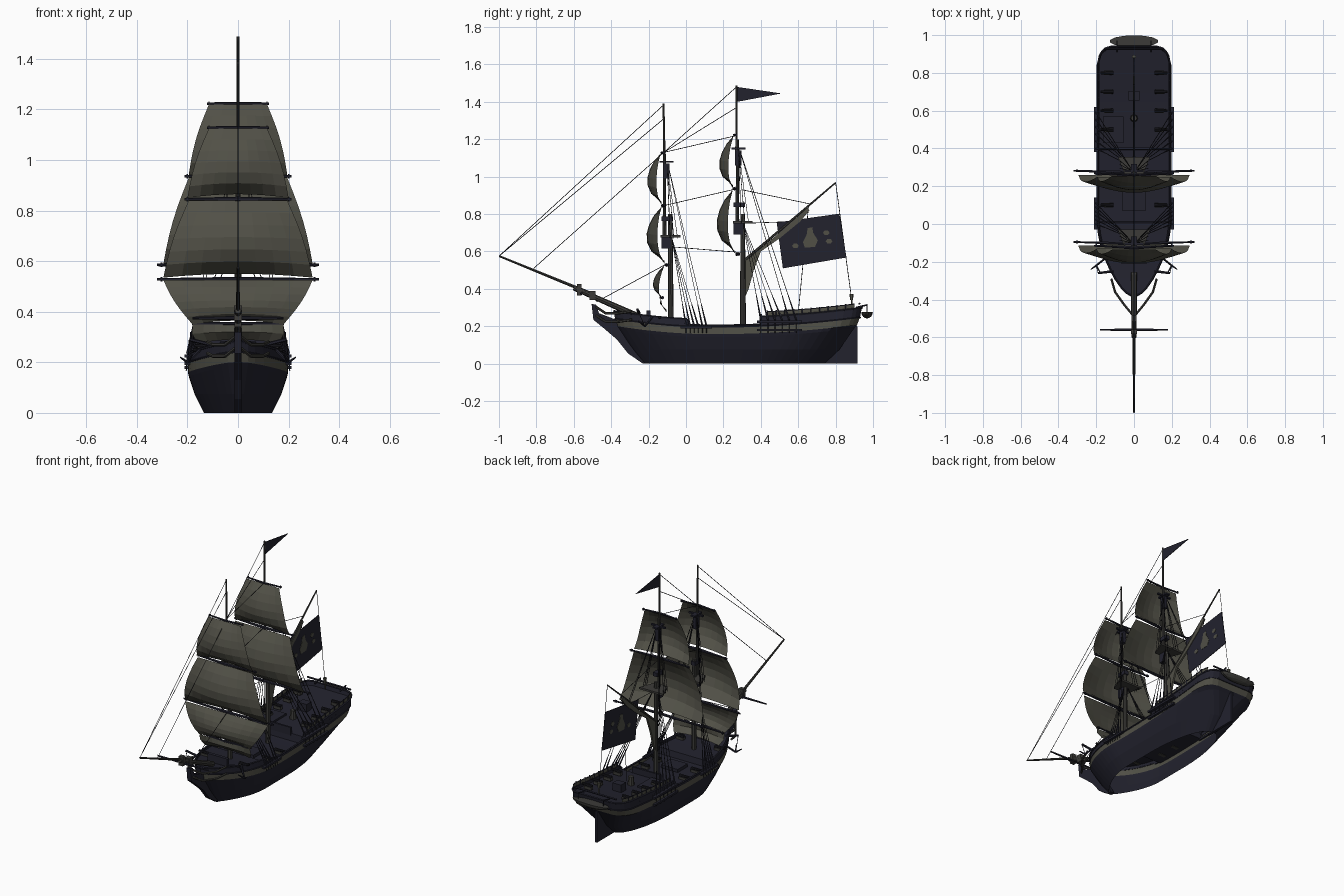
import bpy, bmesh, math
from mathutils import Vector, Matrix

if "Cube" in bpy.data.objects:
    bpy.data.objects.remove(bpy.data.objects["Cube"])

def material(name, c):
    m = bpy.data.materials.new(name)
    m.diffuse_color = (*c, 1)
    m.use_nodes = True
    m.node_tree.nodes["Principled BSDF"].inputs["Base Color"].default_value = m.diffuse_color
    return m

NAVY = material("dark_navy_wood", (.016, .016, .027))
OLIVE = material("grey_olive_canvas", (.082, .080, .062))
WOOD = material("grey_wood", (.045, .044, .040))
BLACK = material("black_rope", (.008, .008, .011))

def finish(name, bm, *mats):
    me = bpy.data.meshes.new(name)
    bm.to_mesh(me)
    bm.free()
    for m in mats:
        me.materials.append(m)
    ob = bpy.data.objects.new(name, me)
    bpy.context.collection.objects.link(ob)
    return ob

def rods(name, mat, items, sides=6):
    """Tapered rods: (start, end, radius, end radius)."""
    bm = bmesh.new()
    for p, q, r0, r1 in items:
        p, q = Vector(p), Vector(q)
        d = q - p
        rot = d.to_track_quat('Z', 'Y').to_matrix().to_4x4()
        bmesh.ops.create_cone(bm, cap_ends=True, segments=sides, radius1=r0, radius2=r1,
                              depth=d.length, matrix=Matrix.Translation((p + q) / 2) @ rot)
    return finish(name, bm, mat)

def ropes(name, pairs, r=.0018, mat=BLACK):
    return rods(name, mat, [(p, q, r, r) for p, q in pairs], 4)

def boxes(name, mat, items):
    bm = bmesh.new()
    for c, s in items:
        bmesh.ops.create_cube(bm, size=1, matrix=Matrix.Translation(c) @ Matrix.Diagonal((*s, 1)))
    return finish(name, bm, mat)

def plate(name, mat, pts, thick):
    """Side-view (y, z) outline, thickened across x."""
    bm = bmesh.new()
    f = bm.faces.new([bm.verts.new((-thick / 2, y, z)) for y, z in pts])
    g = bmesh.ops.extrude_face_region(bm, geom=[f])
    bmesh.ops.translate(bm, vec=(thick, 0, 0), verts=[v for v in g['geom'] if isinstance(v, bmesh.types.BMVert)])
    bmesh.ops.recalc_face_normals(bm, faces=bm.faces)
    return finish(name, bm, mat)

# ---- hull: waterlines (bow y, stern y, half width, stern ratio, taper start, bow power)
LEVELS = [(-.23, .74, .135, .05, .55, .8), (-.29, .82, .172, .12, .65, .75),
          (-.36, .90, .194, .45, .85, .62), (-.372, .915, .198, .55, .9, .6),
          (-.38, .93, .196, .6, .92, .6), (-.385, .94, .19, .62, .93, .6)]

def sheer(y):
    d = y - .15
    return .2 + (.16 if d < 0 else .085) * d * d

def step(t, fore, waist, aft):
    return fore if t < .2975 else waist if t < .5925 else aft

def hull_pt(t, j, side=1, inset=1, lift=0):
    y0, y1, w, e, ts, p = LEVELS[j]
    y = y0 + (y1 - y0) * t
    w *= math.sin(min(t / .33, 1) * math.pi / 2) ** p
    c = max(0, (t - ts) / (1 - ts))
    w *= e + (1 - e) * math.sqrt(max(0, 1 - c * c))
    s = sheer(y)
    z = (0, .075, s - .058, s - .042, s - .004, s + step(t, .035, .004, .045))[j]
    return Vector((side * w * inset, y, z + lift))

TS = sorted([i / 28 for i in range(29)] + [.015, .295, .3, .59, .595, .98, .992])
bm = bmesh.new()
rings = {sd: [[bm.verts.new(hull_pt(t, j, sd)) for j in range(6)] for t in TS] for sd in (1, -1)}
for sd in (1, -1):
    for a, b in zip(rings[sd], rings[sd][1:]):
        for j in range(5):
            f = bm.faces.new((a[j], b[j], b[j + 1], a[j + 1]))
            f.material_index = 1 if j == 3 else 0
for j in range(5):  # transom
    a, b = rings[1][-1], rings[-1][-1]
    bm.faces.new((a[j], b[j], b[j + 1], a[j + 1])).material_index = 1 if j == 3 else 0
bmesh.ops.remove_doubles(bm, verts=bm.verts, dist=1e-5)
bmesh.ops.recalc_face_normals(bm, faces=bm.faces)
finish("hull", bm, NAVY, OLIVE)

# decks with steps between forecastle, waist and quarterdeck
bm = bmesh.new()
rows = []
for t in TS:
    pts = [hull_pt(t, 4, sd, .985, step(t, .018, -.02, .025)) for sd in (1, -1)]
    rows.append([bm.verts.new(p) for p in pts])
for a, b in zip(rows, rows[1:]):
    bm.faces.new((a[0], b[0], b[1], a[1]))
finish("decks", bm, NAVY)

# gunwale caps and wales
caps = []
for sd in (1, -1):
    for a, b in zip(TS, TS[1:]):
        caps.append((hull_pt(a, 5, sd), hull_pt(b, 5, sd), .006, .006))
        caps.append((hull_pt(a, 4, sd), hull_pt(b, 4, sd), .004, .004))
caps += [(hull_pt(1, j, 1), hull_pt(1, j, -1), .006, .006) for j in (4, 5)]
rods("gunwale_rails", NAVY, caps, 5)

# quarterdeck bulwark panel with posts
bm = bmesh.new()
QT = [.62 + .035 * i for i in range(11)]
posts = []
for sd in (1, -1):
    for a, b in zip(QT, QT[1:]):
        q = [hull_pt(a, 5, sd, .98), hull_pt(b, 5, sd, .98),
             hull_pt(b, 5, sd, .98, .026), hull_pt(a, 5, sd, .98, .026)]
        bm.faces.new([bm.verts.new(v) for v in q])
        posts.append((q[0], q[3] + Vector((0, 0, .006)), .004, .004))
        posts.append((q[3], q[2], .003, .003))
posts.append((hull_pt(.99, 5, 1, 1, .025), hull_pt(.99, 5, -1, 1, .025), .006, .006))
finish("quarterdeck_panels", bm, OLIVE)
rods("quarterdeck_posts", NAVY, posts, 5)

# stem with beak, keel and rudder
plate("stem", NAVY, [(-.2, 0), (-.23, 0), (-.31, .055), (-.37, .13), (-.44, .19), (-.495, .235), (-.505, .32),
                     (-.48, .315), (-.465, .27), (-.36, .23), (-.3, .18)], .028)
plate("rudder", NAVY, [(.7, 0), (.917, 0), (.917, .2), (.87, .21), (.8, .08)], .016)
rails = []
for sd in (1, -1):
    for z in (.255, .3):
        p = [(0, -.49, z + .01), (sd * .05, -.43, z - .03), (sd * .1, -.36, z - .03), (sd * .12, -.29, z - .02)]
        rails += [(a, b, .007, .007) for a, b in zip(p, p[1:])]
rods("beak_rails", WOOD, rails)

# ---- masts, bowsprit
FY, MY = -.115, .275
rods("foremast", WOOD, [((0, -.08, .18), (0, -.085, .8), .015, .012), ((0, FY, .62), (0, FY, 1.12), .01, .008),
                        ((0, FY, 1.05), (0, FY - .005, 1.39), .007, .005)], 8)
rods("mainmast", WOOD, [((0, .305, .16), (0, .303, .8), .016, .012), ((0, MY, .7), (0, MY, 1.2), .01, .008),
                        ((0, MY - .005, 1.1), (0, MY - .005, 1.488), .007, .005)], 8)
rods("bowsprit", WOOD, [((0, -.26, .255), (0, -.6, .405), .017, .013), ((0, -.5, .372), (0, -.998, .575), .009, .005)], 8)
boxes("bowsprit_cap", WOOD, [((0, -.57, .395), (.03, .025, .06)), ((0, -.5, .365), (.028, .03, .05))])
rods("sprit_yard", NAVY, [((0, -.56, .375), (sd * .18, -.56, .375), .008, .005) for sd in (1, -1)])

# mast platforms, crosstrees and caps
for name, y, z, zc in (("fore", -.085, .675, 1.08), ("main", .3, .75, 1.15)):
    bm = bmesh.new()
    pts = [(-.045, -.05), (.045, -.05), (.085, .055), (-.085, .055)]
    f = bm.faces.new([bm.verts.new((x, y + dy, z)) for x, dy in pts])
    g = bmesh.ops.extrude_face_region(bm, geom=[f])
    bmesh.ops.translate(bm, vec=(0, 0, .012), verts=[v for v in g['geom'] if isinstance(v, bmesh.types.BMVert)])
    bmesh.ops.recalc_face_normals(bm, faces=bm.faces)
    finish(name + "_top_platform", bm, WOOD)
    boxes(name + "_crosstrees", NAVY, [((0, y - .02, zc), (.1, .012, .01)), ((0, y - .02, zc), (.03, .075, .01)),
                                       ((0, y - .015, z + .1), (.03, .06, .025)), ((0, y - .02, z - .03), (.03, .05, .06)),
                                       ((0, y - .02, zc - .05), (.022, .035, .08))])

# ---- square sails: foot z, half width, y; head z, half width, y; bulge
def sail(name, z0, w0, y0, z1, w1, y1, bulge, nu=8, nv=6):
    bm = bmesh.new()
    grid = []
    for i in range(nv + 1):
        v = i / nv
        belly = bulge * math.sin(math.pi * v ** .8) ** .8 if v < 1 else 0
        row = []
        for k in range(nu + 1):
            u = k / nu * 2 - 1
            bow = .35 + .65 * math.cos(u * math.pi / 2)
            w = w0 + (w1 - w0) * v + .012 * math.sin(math.pi * v)
            z = z0 + (z1 - z0) * v + .015 * (1 - v) * (1 - u * u)
            row.append(bm.verts.new((u * w, y0 + (y1 - y0) * v - belly * bow, z)))
        grid.append(row)
    for a, b in zip(grid, grid[1:]):
        for k in range(nu):
            bm.faces.new((a[k], a[k + 1], b[k + 1], b[k]))
    finish(name, bm, OLIVE)

sail("fore_course_foot", .275, .16, -.105, .35, .18, -.135, .02, 8, 2)
sail("fore_course", .35, .18, -.135, .525, .295, -.115, .05)
sail("fore_topsail", .535, .295, -.115, .84, .195, -.13, .09)
sail("fore_topgallant", .85, .2, -.13, 1.125, .115, -.135, .075)
sail("main_topsail", .59, .295, .26, .93, .195, .25, .092)
sail("main_topgallant", .94, .195, .25, 1.22, .115, .255, .075)
yards = []
for y, z, w in ((-.105, .528, .32), (-.125, .845, .212), (-.13, 1.128, .122), (-.135, .353, .182),
                (.272, .585, .32), (.258, .936, .212), (.258, 1.223, .122)):
    for sd in (1, -1):
        yards.append(((0, y, z), (sd * w, y + .01, z), .01 if w > .2 else .007, .005))
        yards.append(((sd * w * .93, y + .01, z), (sd * w * .96, y + .01, z), .009, .009))
rods("yards", NAVY, yards)

# gaff and brailed spanker
rods("gaff", WOOD, [((0, .31, .55), (0, .8, .968), .008, .004)])
plate("spanker_sail", OLIVE, [(.318, .36), (.318, .55), (.5, .7), (.65, .835), (.66, .82), (.61, .76), (.5, .67),
                              (.4, .6), (.362, .5), (.335, .4)], .012)

# flags
plate("ensign_flag", NAVY, [(.485, .755), (.82, .802), (.858, .568), (.518, .51)], .004)
plate("flag_emblem", OLIVE, [(.635, .62), (.69, .625), (.705, .66), (.68, .7), (.675, .73), (.65, .725), (.645, .69), (.625, .65)], .008)
for i, (y, z) in enumerate(((.585, .63), (.75, .7), (.765, .655))):
    plate(f"flag_spot_{i}", OLIVE, [(y + .018 * math.cos(a * 1.047), z + .014 * math.sin(a * 1.047)) for a in range(6)], .008)
plate("pennant", NAVY, [(.272, 1.48), (.51, 1.445), (.272, 1.4)], .004)

# ---- shrouds, deadeyes and channels
lines, dead = [], []
for y0, z0, ztop, base, zb in ((-.075, .67, 1.06, .0, .2), (.305, .75, 1.15, .4, .235)):
    for sd in (1, -1):
        for i in range(6):
            foot = Vector((sd * .2, base + (.022 if base == 0 else .038) * i, zb))
            head = Vector((sd * .015, y0, z0)) if i < 4 else Vector((sd * .01, y0 - .02, ztop))
            lines.append((foot, head))
            lines.append((foot, (sd * .205, foot.y, .165)))
            dead.append((foot, foot.lerp(head, .25 if i < 4 else .14), .0055, .0025))
        for i in range(3):  # topmast shrouds
            lines.append(((sd * .075, y0 - .01 + .02 * i, z0), (sd * .01, y0 - .025, ztop)))
ropes("shrouds", lines)
rods("deadeyes", NAVY, dead, 5)
boxes("channels", NAVY, [((sd * .2, y, z), (.025, l, .012)) for sd in (1, -1)
                         for y, l, z in ((.055, .17, .195), (.5, .24, .225), (.5, .24, .18))])

# stays and running lines, in the centre plane
stays = [(-1, .575, -.118, 1.385), (-1, .575, -.118, 1.31), (-.82, .505, -.118, 1.13), (-.48, .33, -.11, .53),
         (.27, 1.37, -.118, 1.13), (.27, 1.48, -.118, 1.13), (.27, 1.22, -.118, 1.13), (.27, .935, -.12, .845),
         (.29, .595, -.08, .625), (.3, .93, .66, .855), (.3, .75, .56, .76), (.8, .968, .885, .35), (.655, .84, .6, .27)]
ropes("stays", [((0, a, b), (0, c, d)) for a, b, c, d in stays])

# ---- anchors at the bow
anch = []
for sd in (1, -1):
    p = Vector((sd * .2, -.22, .2))
    anch += [((sd * .11, -.25, .27), (sd * .19, -.26, .29), .008, .007), (p, (sd * .15, -.18, .25), .006, .006),
             (p, p + Vector((sd * .028, -.02, .02)), .006, .003), (p, p + Vector((-sd * .02, -.035, .03)), .006, .003),
             ((sd * .19, -.26, .29), p, .002, .002)]
rods("anchors", NAVY, anch)

# ---- deck fittings: hatches, guns, capstan, wheel
boxes("hatches", NAVY, [((0, .12, .19), (.12, .1, .02)), ((-.11, .5, .242), (.11, .14, .012)), ((0, .68, .27), (.06, .05, .05)),
                        ((0, -.2, .26), (.14, .02, .05)), ((0, .4, .24), (.2, .012, .05))])
guns, carriages = [], []
for sd in (1, -1):
    for y, z in ((-.14, .245), (.1, .195), (.22, .195), (.5, .262), (.6, .267), (.7, .275), (.8, .285)):
        guns.append(((sd * .11, y, z), (sd * .178, y, z + .004), .011, .007))
        carriages.append(((sd * .135, y, z - .012), (.05, .024, .018)))
rods("guns", BLACK, guns, 8)
boxes("gun_carriages", WOOD, carriages)
rods("capstan", WOOD, [((0, .56, .22), (0, .56, .29), .022, .016)], 8)
rods("stern_lantern", OLIVE, [((0, .89, .3), (0, .885, .34), .004, .004), ((0, .885, .34), (0, .885, .372), .008, .011)])

# ---- small boat slung at the stern
bm = bmesh.new()
bmesh.ops.create_uvsphere(bm, u_segments=14, v_segments=8, radius=1)
bmesh.ops.delete(bm, geom=[v for v in bm.verts if v.co.z > .05], context='VERTS')
bmesh.ops.transform(bm, matrix=Matrix.Translation((0, .968, .277)) @ Matrix.Diagonal((.13, .031, .035, 1)), verts=bm.verts)
bmesh.ops.holes_fill(bm, edges=[e for e in bm.edges if e.is_boundary])
finish("stern_boat", bm, WOOD)
rods("davits", NAVY, [((sd * .09, .91, .3), (sd * .09, .97, .315), .005, .004) for sd in (1, -1)] +
     [((sd * .09, .968, .315), (sd * .09, .968, .27), .002, .002) for sd in (1, -1)])
